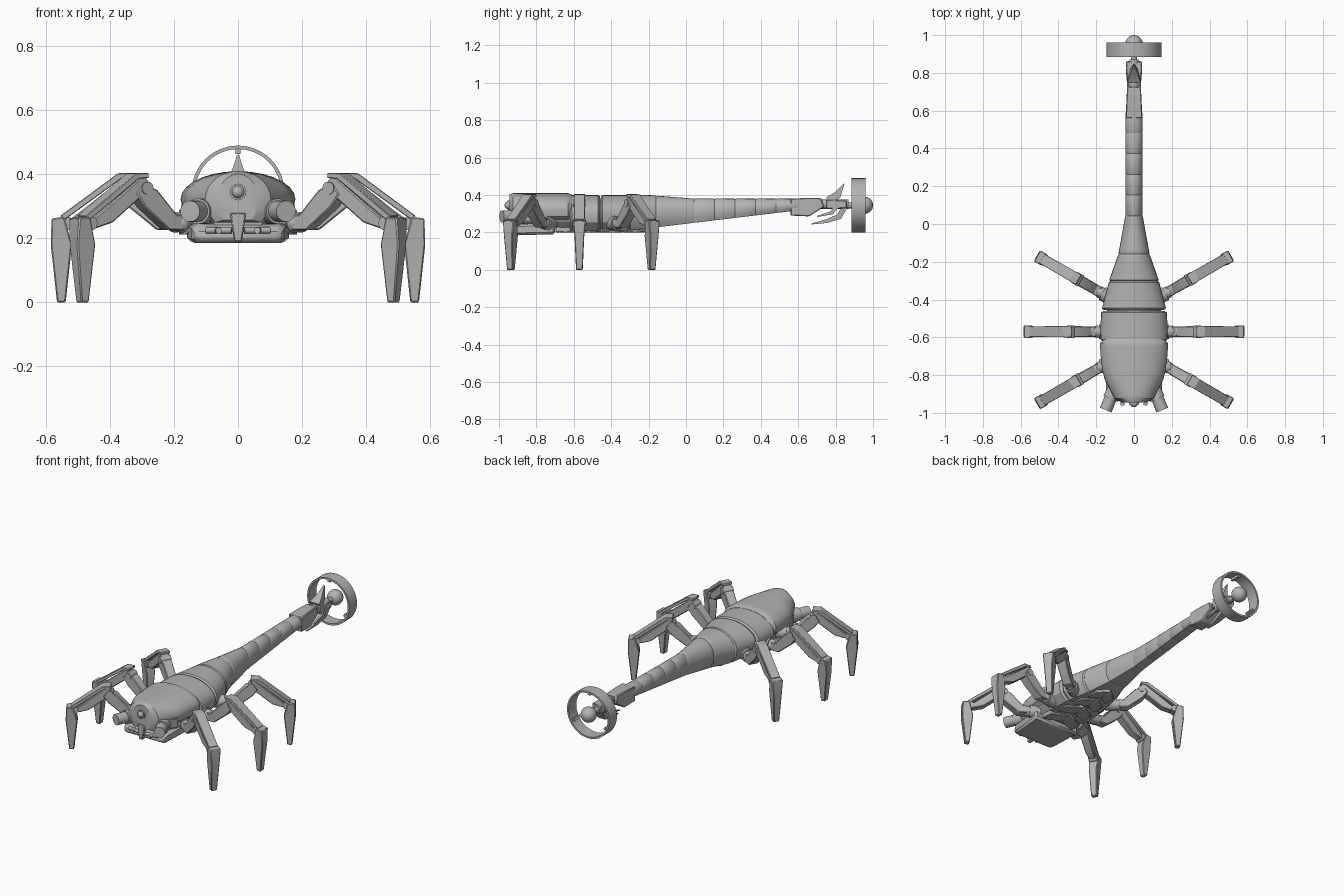
import bpy, bmesh, math
from mathutils import Matrix, Vector

cube = bpy.data.objects.get("Cube")
if cube:
    bpy.data.objects.remove(cube, do_unlink=True)

COLOUR = (0.45, 0.45, 0.45, 1)
grey = bpy.data.materials.new("plain_grey")
grey.use_nodes = True
grey.diffuse_color = COLOUR
grey.node_tree.nodes["Principled BSDF"].inputs["Base Color"].default_value = COLOUR

PLAIN = Matrix.Identity(4)
LENGTHWISE = Matrix.Rotation(math.pi / 2, 4, 'Z')
SIDES = {"left": PLAIN, "right": Matrix.Scale(-1, 4, (1, 0, 0))}
HUB_HEIGHT = 0.345


def finish(name, bm, matrix=PLAIN, bevel=0):
    """Turn a bmesh into a named, shaded object."""
    bm.transform(matrix)
    bmesh.ops.recalc_face_normals(bm, faces=bm.faces)
    mesh = bpy.data.meshes.new(name)
    bm.to_mesh(mesh)
    bm.free()
    mesh.materials.append(grey)
    obj = bpy.data.objects.new(name, mesh)
    bpy.context.collection.objects.link(obj)
    if bevel:
        modifier = obj.modifiers.new("soft_edge", 'BEVEL')
        modifier.width, modifier.segments = bevel, 1
        modifier.limit_method = 'ANGLE'
    bpy.ops.object.select_all(action='DESELECT')
    obj.select_set(True)
    bpy.context.view_layer.objects.active = obj
    bpy.ops.object.shade_smooth_by_angle(angle=math.radians(32))


def bridge(name, loops, matrix=PLAIN, bevel=0):
    """Skin a row of matching point loops into a closed solid."""
    bm = bmesh.new()
    rows = [[bm.verts.new(point) for point in loop] for loop in loops]
    for a, b in zip(rows, rows[1:]):
        for i in range(len(a)):
            bm.faces.new((a[i - 1], a[i], b[i], b[i - 1]))
    bm.faces.new(rows[0])
    bm.faces.new(rows[-1])
    finish(name, bm, matrix, bevel)


def body_width(y):
    """Half width of the body at y, read between a few stations."""
    stations = [(-0.95, 0.06), (-0.93, 0.1), (-0.8, 0.165), (-0.67, 0.18), (-0.47, 0.175),
                (-0.3, 0.132), (-0.16, 0.083), (0.05, 0.045), (1, 0.045)]
    for (a, wide_a), (b, wide_b) in zip(stations, stations[1:]):
        if y <= b:
            return wide_a + (wide_b - wide_a) * (y - a) / (b - a)


def shell(name, front, back, size=1, lip=0.93, raised=0, slices=8):
    """Segment of the body: a dome above, a flat keel below, a lip at both ends."""
    stops = [0, 0.06] + [i / slices for i in range(1, slices)] + [0.94, 1]
    loops = []
    for t in stops:
        y = front + (back - front) * t
        scale = size * (lip if t in (0, 1) else 1)
        low = 0.21 + raised + 0.12 * max(0, y + 0.3)
        top = 0.4 - 0.02 * min(1, max(0, 4 * y + 0.8)) + raised / 4
        edge = low + (top - low) * 0.45
        low, top = (edge + (z - edge) * scale for z in (low, top))
        wide = body_width(y) * scale
        angles = [math.pi * i / 14 for i in range(15)]
        loop = [(wide * math.cos(a), y, edge + (top - edge) * math.sin(a)) for a in angles]
        middle = (low + edge) / 2
        loop += [(wide * k, y, z) for k, z in
                 ((-0.95, middle), (-0.7, low), (0.7, low), (0.95, middle))]
        loops.append(loop)
    bridge(name, loops)


def strip(name, spine, widths, matrix=LENGTHWISE, bevel=0.004):
    """Bar along a spine of (along, height, thickness), between two half widths."""
    loops = []
    last = len(spine) - 1
    for i, (along, height, thick) in enumerate(spine):
        before, after = spine[max(i - 1, 0)], spine[min(i + 1, last)]
        run = Vector((after[0] - before[0], after[1] - before[1])).normalized() * thick / 2
        wide = widths[0] + (widths[1] - widths[0]) * i / last
        loops.append([(along - s * run.y, t * wide, height + s * run.x)
                      for s, t in ((1, 1), (1, -1), (-1, -1), (-1, 1))])
    bridge(name, loops, matrix, bevel)


def rod(name, start, end, radius, matrix=PLAIN):
    a, b = Vector(start), Vector(end)
    bm = bmesh.new()
    bmesh.ops.create_cone(bm, cap_ends=True, segments=20, radius1=radius, radius2=radius,
                          depth=(b - a).length)
    turn = (b - a).to_track_quat('Z', 'Y').to_matrix().to_4x4()
    finish(name, bm, matrix @ Matrix.Translation((a + b) / 2) @ turn)


def ball(name, centre, radius, matrix=PLAIN):
    bm = bmesh.new()
    bmesh.ops.create_uvsphere(bm, u_segments=24, v_segments=14, radius=radius)
    finish(name, bm, matrix @ Matrix.Translation(centre))


# Body: head shell, back plates and the core beneath them
shell("head_shell", -0.945, -0.61, raised=0.04, lip=0.9)
shell("thorax_plate", -0.62, -0.46)
shell("middle_plate", -0.455, -0.3)
shell("rear_plate", -0.305, -0.155)
shell("tail_root", -0.165, 0.05)
shell("body_core", -0.9, 0.6, size=0.85, slices=16)

# Tail segments
SEGMENTS = 5
for i in range(SEGMENTS):
    front = 0.04 + 0.11 * i
    shell("tail_segment_" + str(i + 1), front, front + 0.115, slices=2)

# Jaw and face
strip("jaw", [(-0.93, 0.2, 0.03), (-0.9, 0.215, 0.06), (-0.7, 0.22, 0.06)], (0.13, 0.16), bevel=0.012)
strip("face", [(-0.92, 0.285, 0.06), (-0.8, 0.285, 0.09)], (0.11, 0.165), bevel=0.015)
strip("nose_ridge", [(-0.94, 0.19, 0.03), (-0.94, 0.28, 0.03)], (0.012, 0.025))
rod("brow_lamp_rim", (0, -0.9, HUB_HEIGHT), (0, -0.955, HUB_HEIGHT), 0.026)
ball("brow_lamp", (0, -0.95, HUB_HEIGHT), 0.02)
for side, flip in SIDES.items():
    rod(side + "_eye_barrel", (0.11, -0.89, 0.285), (0.15, -0.985, 0.285), 0.033, flip)
    rod(side + "_eye_collar", (0.1, -0.87, 0.285), (0.125, -0.925, 0.285), 0.04, flip)
    ball(side + "_sensor", (0.035, -0.925, 0.265), 0.012, flip)
    rod(side + "_feeler", (0.07, -0.88, 0.225), (0.06, -0.96, 0.225), 0.01, flip)
    rod(side + "_lip_bar", (0.02, -0.935, 0.225), (0.1, -0.925, 0.225), 0.01, flip)

# Belly chevrons, each half swept back toward the middle
for i in range(4):
    for side, flip in SIDES.items():
        wide, front = 0.11 - 0.015 * i, 0.12 * i - 0.7
        outline = [(0, front + 0.04), (wide, front), (wide, front + 0.08), (0, front + 0.13)]
        loops = [[(x, y, z) for x, y in outline] for z in (0.2, 0.24)]
        bridge(side + "_belly_plate_" + str(i + 1), loops, flip, bevel=0.004)

# Tail tip: sleeve, stingers and hub
strip("tail_sleeve", [(0.56, 0.335, 0.09), (0.65, 0.335, 0.1), (0.73, 0.36, 0.05)], (0.044, 0.036))
rod("tail_shaft", (0, 0.7, 0.35), (0, 0.87, 0.35), 0.025)
strip("tail_block", [(0.75, 0.35, 0.05), (0.86, 0.35, 0.04)], (0.036, 0.043))
strip("upper_stinger", [(0.76, 0.37, 0.04), (0.81, 0.4, 0.04), (0.845, 0.46, 0.005)],
      (0.034, 0.003), bevel=0)
strip("lower_stinger", [(0.67, 0.245, 0.005), (0.75, 0.26, 0.02), (0.82, 0.285, 0.03),
                        (0.85, 0.34, 0.03)], (0.006, 0.034), bevel=0)
for side, flip in SIDES.items():
    strip(side + "_prong", [(0.7, 0.285, 0.005), (0.78, 0.305, 0.02), (0.81, 0.35, 0.03)],
          (0.004, 0.01), flip @ Matrix.Translation((0.032, 0, 0)) @ LENGTHWISE, bevel=0)
rod("hub_axle", (0, 0.85, HUB_HEIGHT), (0, 0.95, HUB_HEIGHT), 0.016)
ball("hub_ball", (0, 0.954, HUB_HEIGHT), 0.046)

# Ring with three short inner blades
HUB = Matrix.Translation((0, 0, HUB_HEIGHT))
bm = bmesh.new()
corners = [bm.verts.new((r, y, 0)) for r, y in ((0.134, 0.885), (0.145, 0.885), (0.145, 0.96), (0.134, 0.96))]
edges = [bm.edges.new((corners[i - 1], corners[i])) for i in range(4)]
bmesh.ops.spin(bm, geom=corners + edges, axis=(0, 1, 0), angle=math.tau, steps=48)
bmesh.ops.remove_doubles(bm, verts=bm.verts, dist=0.0001)
finish("tail_ring", bm, HUB)
for i in range(3):
    spin = HUB @ Matrix.Rotation(math.tau * i / 3, 4, 'Y') @ LENGTHWISE
    strip("ring_blade_" + str(i + 1), [(0.89, 0.128, 0.02), (0.95, 0.128, 0.02)], (0.008, 0.008), spin, 0)

# Legs: one design, turned for each pair and mirrored
FEMUR = [(0.03, 0.25, 0.05), (0.07, 0.25, 0.055), (0.15, 0.325, 0.07), (0.19, 0.355, 0.04)]
SHIN = [(0.16, 0.38, 0.05), (0.3, 0.27, 0.05), (0.35, 0.245, 0.03)]
GUARD = [(0.16, 0.397, 0.015), (0.2, 0.395, 0.02), (0.38, 0.263, 0.018)]
FOOT = [(0.393, 0.265, 0.04), (0.382, 0.18, 0.066), (0.382, 0, 0.027)]
PAIRS = {"front": (0.155, -0.745, -30), "middle": (0.17, -0.57, 0), "rear": (0.155, -0.375, 30)}
for pair, (x, y, angle) in PAIRS.items():
    for side, flip in SIDES.items():
        place = flip @ Matrix.Translation((x, y, 0)) @ Matrix.Rotation(math.radians(angle), 4, 'Z')
        leg = pair + "_" + side + "_"
        rod(leg + "socket", (-0.05, 0, 0.25), (0.015, 0, 0.25), 0.038, place)
        ball(leg + "hip", (0.025, 0, 0.25), 0.032, place)
        strip(leg + "femur", FEMUR, (0.027, 0.03), place)
        rod(leg + "knee", (0.165, -0.033, 0.357), (0.165, 0.033, 0.357), 0.02, place)
        strip(leg + "shin", SHIN, (0.027, 0.02), place)
        strip(leg + "shin_guard", GUARD, (0.031, 0.028), place, bevel=0.002)
        rod(leg + "ankle", (0.365, -0.026, 0.247), (0.365, 0.026, 0.247), 0.022, place)
        strip(leg + "foot", FOOT, (0.034, 0.018), place)
